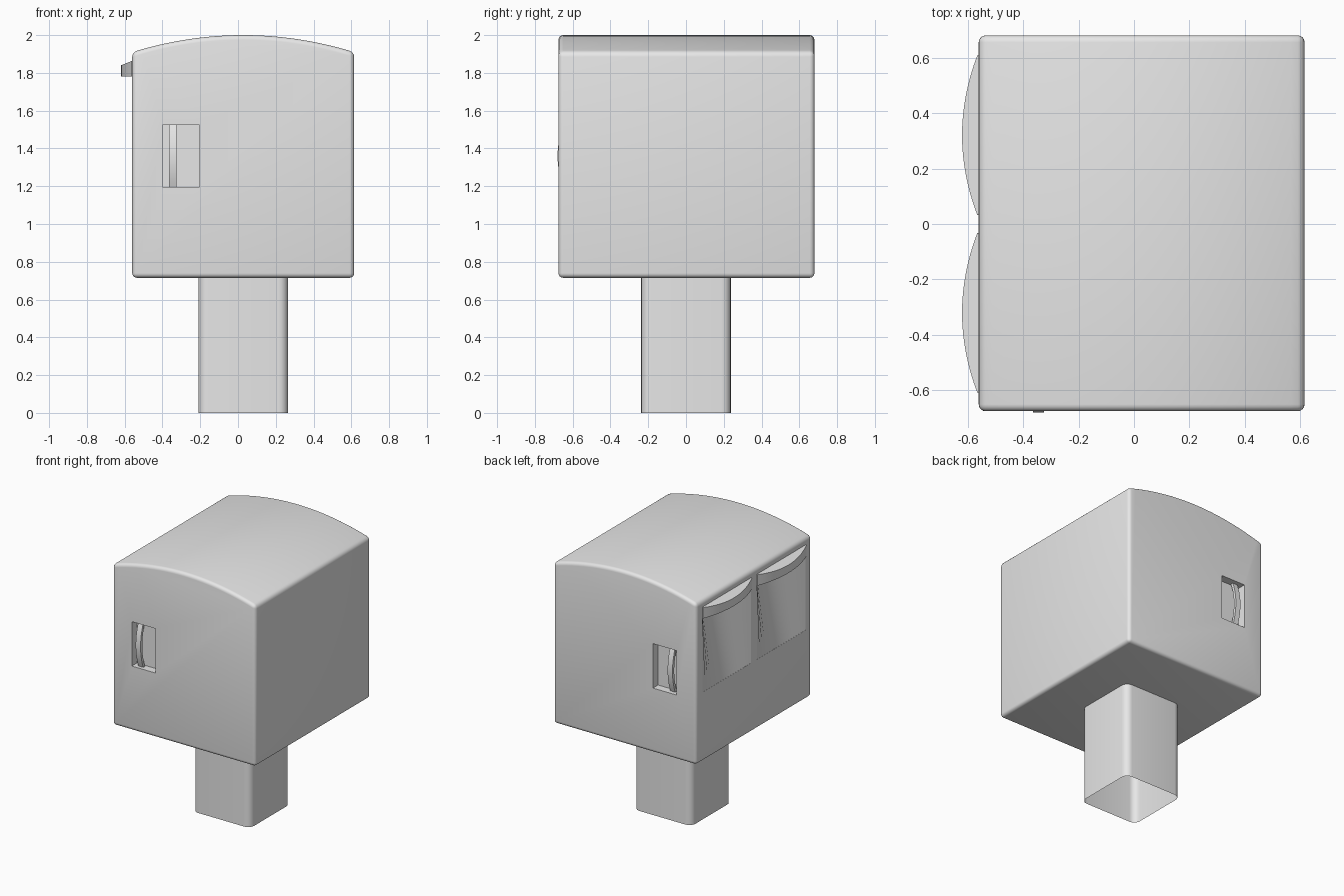
import bpy, bmesh, math

cube = bpy.data.objects.get("Cube")
if cube:
    bpy.data.objects.remove(cube, do_unlink=True)

grey = bpy.data.materials.new("painted_grey")
grey.use_nodes = True
colour = (0.8, 0.8, 0.8, 1)
grey.diffuse_color = colour
grey.node_tree.nodes["Principled BSDF"].inputs["Base Color"].default_value = colour

LEFT, RIGHT, FRONT, BACK = -0.56, 0.615, -0.675, 0.68
MID = (LEFT + RIGHT) / 2


def loft(name, loop_a, loop_b, caps=True, bevel=0):
    """Solid (or open sleeve) between two matching loops of points."""
    bm = bmesh.new()
    a = [bm.verts.new(p) for p in loop_a]
    b = [bm.verts.new(p) for p in loop_b]
    for i in range(len(a)):
        j = (i + 1) % len(a)
        bm.faces.new((a[i], a[j], b[j], b[i]))
    if caps:
        bm.faces.new(a[::-1])
        bm.faces.new(b)
    bmesh.ops.recalc_face_normals(bm, faces=bm.faces)
    if bevel:
        sharp = [e for e in bm.edges if e.calc_face_angle(0) > 0.6]
        bmesh.ops.bevel(bm, geom=sharp, offset=bevel, segments=4,
                        profile=0.5, affect='EDGES', clamp_overlap=True)
    mesh = bpy.data.meshes.new(name)
    bm.to_mesh(mesh)
    bm.free()
    mesh.materials.append(grey)
    ob = bpy.data.objects.new(name, mesh)
    bpy.context.collection.objects.link(ob)
    return ob


def activate(ob):
    bpy.ops.object.select_all(action='DESELECT')
    ob.select_set(True)
    bpy.context.view_layer.objects.active = ob


def smooth(ob):
    activate(ob)
    bpy.ops.object.shade_smooth_by_angle(angle=math.radians(30))


def cut(ob, cutter):
    mod = ob.modifiers.new("cut", 'BOOLEAN')
    mod.operation = 'DIFFERENCE'
    mod.solver = 'EXACT'
    mod.object = cutter
    activate(ob)
    bpy.ops.object.modifier_apply(modifier=mod.name)
    bpy.data.objects.remove(cutter, do_unlink=True)


def box_loops(x0, x1, y0, y1, z0, z1):
    flat = [(x0, y0), (x1, y0), (x1, y1), (x0, y1)]
    return [(x, y, z0) for x, y in flat], [(x, y, z1) for x, y in flat]


# Body with arched roof
half = (RIGHT - LEFT) / 2
profile = [(LEFT, 0.715), (RIGHT, 0.715)]
for i in range(25):
    t = 1 - i / 12
    profile.append((MID + t * half, 2.0 - 0.09 * t * t))
body = loft("body", [(x, FRONT, z) for x, z in profile],
            [(x, BACK, z) for x, z in profile], bevel=0.025)

# Recessed pulls at the front and back
for label, face, out in (("front", FRONT, -1), ("back", BACK, 1)):
    y0, y1 = sorted((face + out * 0.1, face - out * 0.06))
    cut(body, loft("pocket_cutter", *box_loops(-0.40, -0.205, y0, y1, 1.195, 1.525)))
    apex = face + out * (0.005 if out < 0 else 0)
    outer, inner = [], []
    for i in range(13):
        t = i / 6 - 1
        y = apex - out * 0.032 * t * t
        z = 1.36 + 0.165 * t
        outer.append((y, z))
        inner.append((y - out * 0.02, z))
    strap = outer + inner[::-1]
    smooth(loft(label + "_pull_bar", [(-0.365, y, z) for y, z in strap],
                [(-0.325, y, z) for y, z in strap]))

# Curved hoods with tapering scoops below them
STEPS = 16
for label, centre in (("front", -0.32), ("back", 0.32)):
    ts = [2 * i / STEPS - 1 for i in range(STEPS + 1)]

    def bowl(depth, z):
        pts = [(LEFT + depth * (1 - t * t) + 0.001, centre + 0.285 * t, z) for t in ts]
        return pts + [(-0.7, centre + 0.285, z), (-0.7, centre - 0.285, z)]
    cut(body, loft("scoop_cutter", bowl(0.0, 1.23), bowl(0.11, 1.785)))

    rim = [(-0.565 - 0.055 * (1 - t * t), centre + 0.288 * t) for t in ts]
    rim += [(-0.55, centre + 0.288), (-0.55, centre - 0.288)]
    smooth(loft(label + "_hood", [(x, y, 1.78) for x, y in rim],
                [(x, y, 1.84 + 0.4 * (x + 0.62)) for x, y in rim]))
smooth(body)

# Hollow rounded post, open at the bottom
ring = []
px, pw, r = 0.028, 0.237, 0.05
for k in range(4):
    a0 = k * math.pi / 2
    sx = 1 if k in (0, 3) else -1
    sy = 1 if k in (0, 1) else -1
    for i in range(7):
        a = a0 + i * math.pi / 12
        ring.append((px + sx * (pw - r) + r * math.cos(a),
                     sy * (pw - r) + r * math.sin(a)))
smooth(loft("post", [(x, y, 0) for x, y in ring],
            [(x, y, 0.72) for x, y in ring], caps=False))
